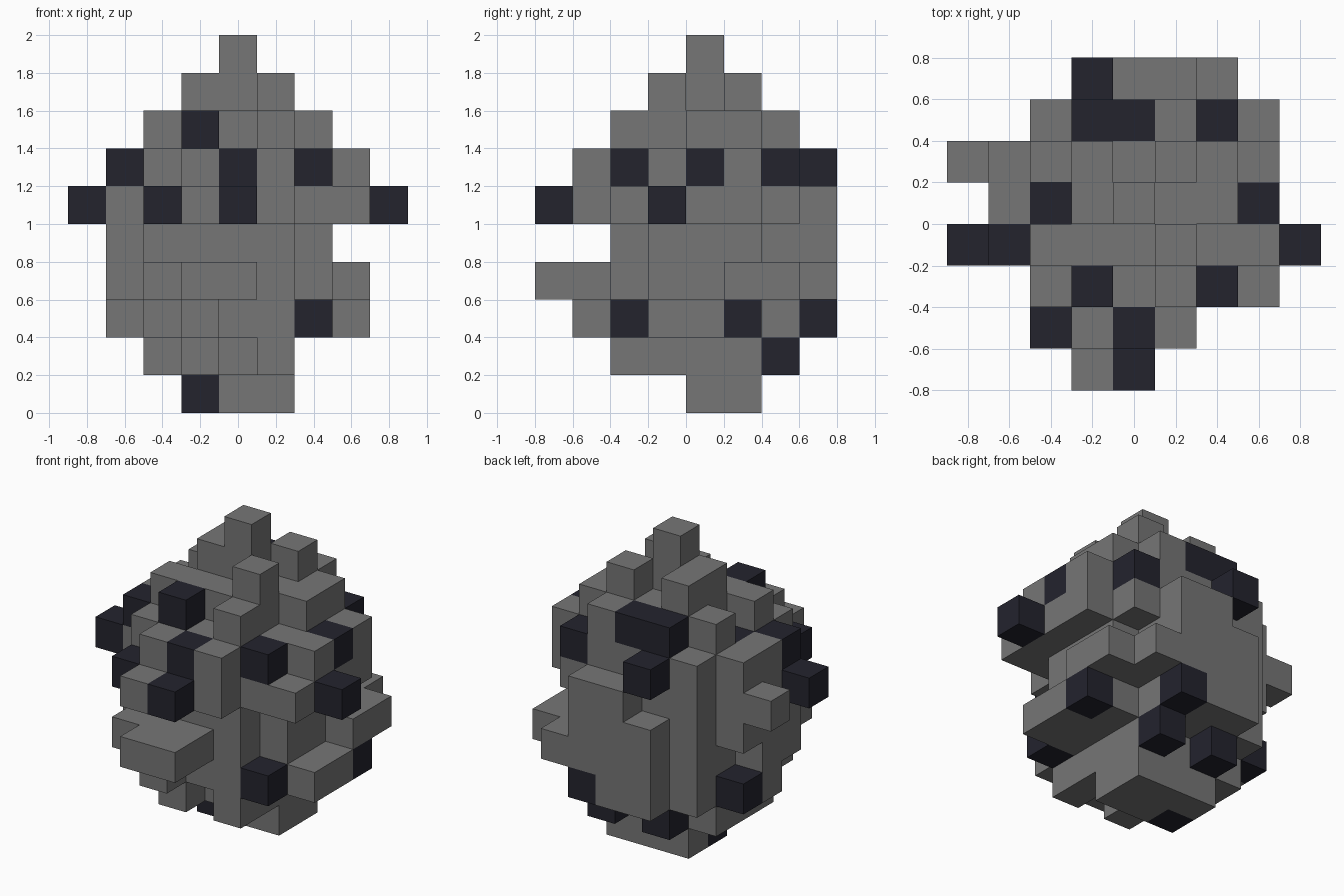
import bpy
import bmesh
from mathutils import Vector, Matrix

CELL = 0.2

# Block plan, one line per level from the ground up. Rows run front to back,
# columns run along x; '#' is stone, 'o' is dark ore, '.' is empty.
EMPTY = "........."
LEVELS = [
    # base
    [EMPTY, EMPTY, EMPTY, EMPTY, "...o##...", "...###...", EMPTY, EMPTY],
    # lower flare
    [EMPTY, EMPTY, "...#.#...", "..####...", "..####...", "..####...", "...o.o...", EMPTY],
    [EMPTY, "...#.....", "..####o..", "..######.", ".#######.", ".o#####o.", "..####...", "...##o..."],
    # front ledge
    ["...##....", "..###....", "..####...", ".######..", ".######..", "..######.", "..######.", "...####.."],
    # waist
    [EMPTY, EMPTY, "..####...", ".######..", ".######..", ".######..", "..####...", "...###..."],
    # widest level
    ["...#o....", "..o###...", "..######.", "o#######o", ".#######.", "########.", "..#####..", "....##..."],
    # upper body
    [EMPTY, "...#o#...", "..####o..", ".o######.", ".#o####o.", ".#######.", "..####o..", "...o....."],
    # shoulder
    [EMPTY, EMPTY, "...o.#...", "..####...", "...####..", "..#####..", "...oo#...", EMPTY],
    # crown and tip
    [EMPTY, EMPTY, EMPTY, ".....#...", "...##....", "...#.#...", EMPTY, EMPTY],
    [EMPTY, EMPTY, EMPTY, EMPTY, "....#....", EMPTY, EMPTY, EMPTY],
]


def make_material(name, rgb):
    mat = bpy.data.materials.new(name)
    mat.use_nodes = True
    color = (*rgb, 1.0)
    mat.diffuse_color = color
    bsdf = next(n for n in mat.node_tree.nodes if n.type == 'BSDF_PRINCIPLED')
    bsdf.inputs["Base Color"].default_value = color
    bsdf.inputs["Roughness"].default_value = 0.9
    return mat


def build_blocks(name, mark, cells, mat):
    """Join all blocks of one kind, leaving out faces hidden by neighbours."""
    bm = bmesh.new()
    columns, rows = len(EMPTY), len(LEVELS[0])
    for (i, j, k), kind in cells.items():
        if kind != mark:
            continue
        center = Vector((i - (columns - 1) / 2, j - (rows - 1) / 2, k + 0.5)) * CELL
        made = bmesh.ops.create_cube(bm, size=CELL, matrix=Matrix.Translation(center))
        faces = {f for v in made["verts"] for f in v.link_faces}
        hidden = []
        for f in faces:
            step = (f.calc_center_median() - center) / (CELL / 2)
            if (i + round(step.x), j + round(step.y), k + round(step.z)) in cells:
                hidden.append(f)
        bmesh.ops.delete(bm, geom=hidden, context='FACES')
    bmesh.ops.remove_doubles(bm, verts=bm.verts, dist=CELL / 100)
    mesh = bpy.data.meshes.new(name)
    bm.to_mesh(mesh)
    bm.free()
    mesh.materials.append(mat)
    obj = bpy.data.objects.new(name, mesh)
    bpy.context.collection.objects.link(obj)
    return obj


default = bpy.data.objects.get("Cube")
if default:
    bpy.data.objects.remove(default, do_unlink=True)

# Read the plan into a lookup of filled blocks
cells = {}
for k, level in enumerate(LEVELS):
    for j, row in enumerate(level):
        for i, mark in enumerate(row):
            if mark != '.':
                cells[i, j, k] = mark

# Stone body and the ore nuggets set into it
build_blocks("rock_body", '#', cells, make_material("grey stone", (0.18, 0.18, 0.18)))
build_blocks("ore_nuggets", 'o', cells, make_material("dark ore", (0.017, 0.017, 0.027)))
